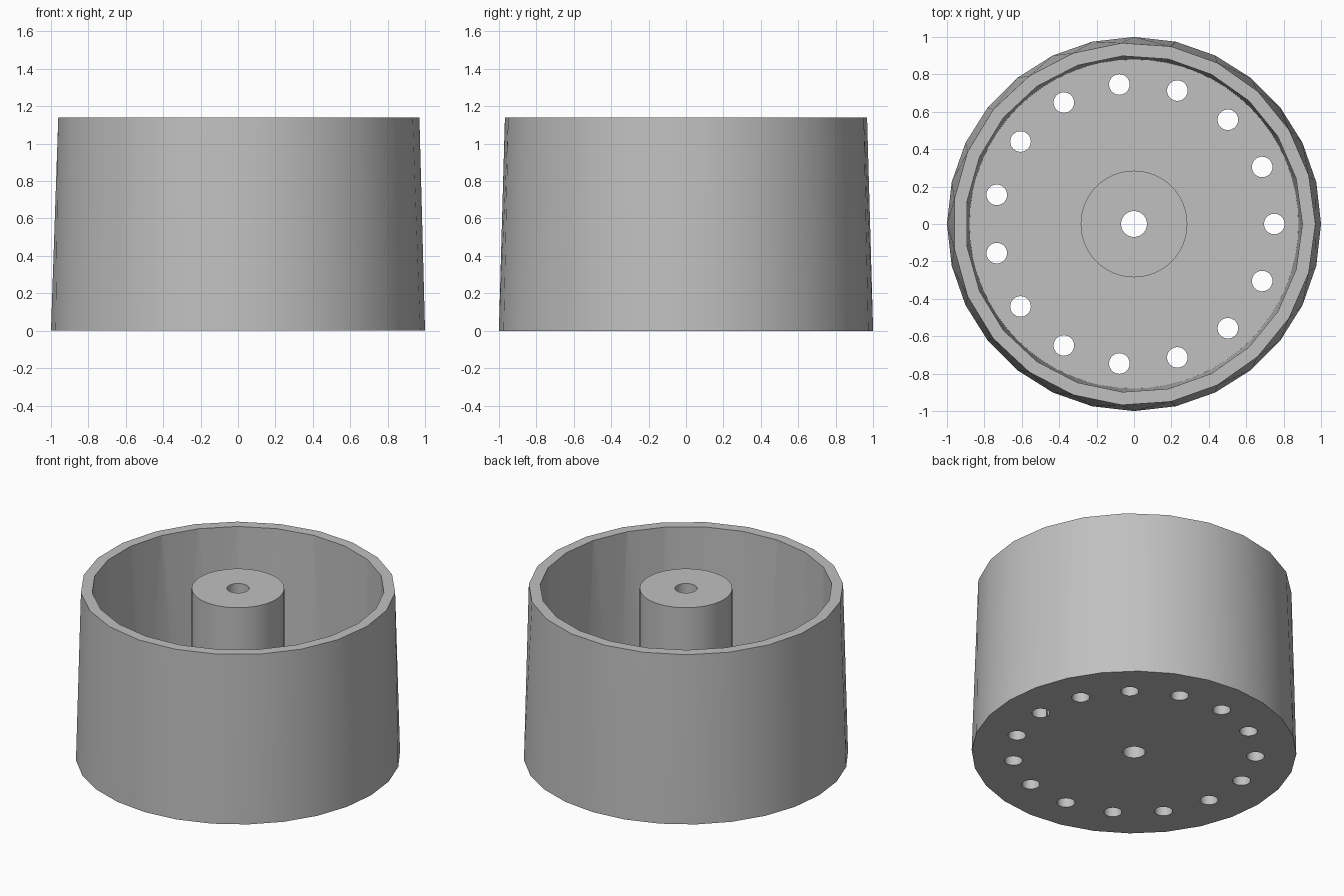
import bpy, bmesh, math

HEIGHT, FLOOR = 1.14, 0.11

if "Cube" in bpy.data.objects:
    bpy.data.objects.remove(bpy.data.objects["Cube"], do_unlink=True)

grey = bpy.data.materials.new("plain_grey")
grey.use_nodes = True
grey.diffuse_color = (0.53, 0.53, 0.53, 1)
grey.node_tree.nodes["Principled BSDF"].inputs["Base Color"].default_value = grey.diffuse_color


def tapered(name, low, high):
    """Convex solid between two rings, each given as (radius, sides, z)."""
    bm = bmesh.new()
    for radius, sides, z in (low, high):
        for i in range(sides):
            a = math.tau * i / sides
            bm.verts.new((radius * math.cos(a), radius * math.sin(a), z))
    bmesh.ops.convex_hull(bm, input=bm.verts[:])
    bmesh.ops.dissolve_limit(bm, angle_limit=0.002, verts=bm.verts[:], edges=bm.edges[:])
    bmesh.ops.recalc_face_normals(bm, faces=bm.faces[:])
    mesh = bpy.data.meshes.new(name)
    bm.to_mesh(mesh)
    bm.free()
    mesh.materials.append(grey)
    obj = bpy.data.objects.new(name, mesh)
    bpy.context.collection.objects.link(obj)
    return obj


def combine(target, tool, operation):
    """Apply a boolean and remove the tool."""
    bpy.ops.object.select_all(action="DESELECT")
    bpy.context.view_layer.objects.active = target
    target.select_set(True)
    mod = target.modifiers.new(operation, "BOOLEAN")
    mod.operation, mod.solver, mod.object = operation, "EXACT", tool
    bpy.ops.object.modifier_apply(modifier=mod.name)
    bpy.data.objects.remove(tool, do_unlink=True)


# Outer shell: the faceted rim narrows slightly from the base
cup = tapered("drum_body", (1.0, 28, 0), (0.97, 23, HEIGHT))

# Hollow interior, open at the top
cavity = tapered("cavity_cutter", (0.88, 64, FLOOR), (0.901, 23, HEIGHT + 0.05))
combine(cup, cavity, "DIFFERENCE")

# Central hub, level with the rim
hub = tapered("hub", (0.285, 64, FLOOR / 2), (0.285, 64, HEIGHT))
combine(cup, hub, "UNION")

# Axle bore through hub and floor
bore = tapered("bore_cutter", (0.069, 40, -0.1), (0.069, 40, HEIGHT + 0.1))
combine(cup, bore, "DIFFERENCE")

# Ring of holes through the floor
HOLES = 15
for i in range(HOLES):
    angle = math.tau * i / HOLES
    hole = tapered("hole_cutter", (0.055, 32, -0.1), (0.055, 32, FLOOR + 0.1))
    hole.location = (0.75 * math.cos(angle), 0.75 * math.sin(angle), 0)
    bpy.context.view_layer.update()
    combine(cup, hole, "DIFFERENCE")

bpy.ops.object.shade_smooth_by_angle(angle=math.radians(30))
